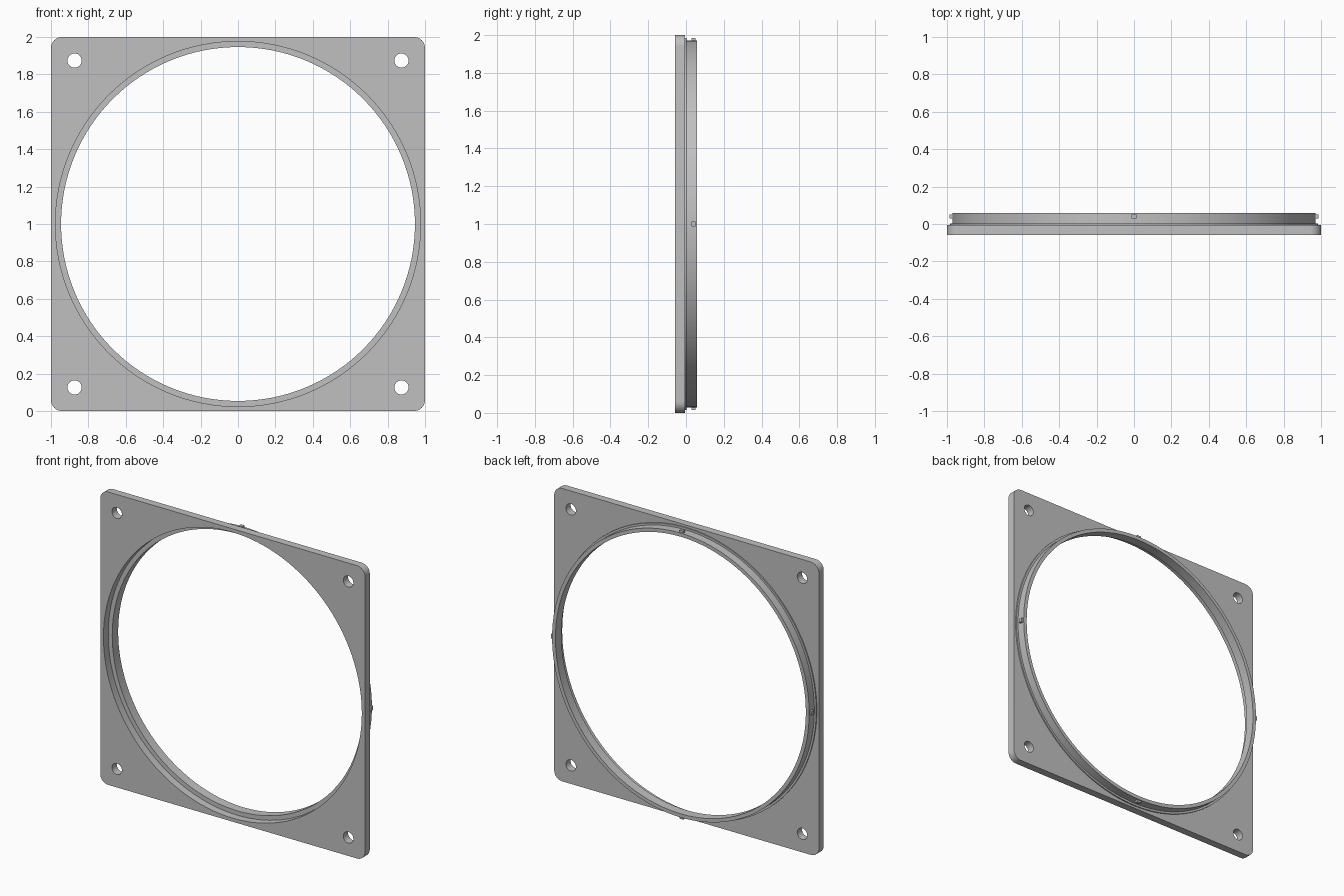
import bpy, bmesh
from math import sin, cos, pi, radians
from mathutils import Matrix, Vector

cube = bpy.data.objects.get("Cube")
if cube:
    bpy.data.objects.remove(cube, do_unlink=True)

grey = bpy.data.materials.new("light grey")
grey.use_nodes = True
grey.diffuse_color = (0.53, 0.53, 0.53, 1)
grey.node_tree.nodes["Principled BSDF"].inputs["Base Color"].default_value = (0.53, 0.53, 0.53, 1)

MID_Z = 1.0
FRONT, PLATE_BACK, LIP_BACK, BACK = -0.058, -0.006, 0.002, 0.058


def finish(bm, name):
    bmesh.ops.recalc_face_normals(bm, faces=bm.faces)
    mesh = bpy.data.meshes.new(name)
    bm.to_mesh(mesh)
    bm.free()
    mesh.materials.append(grey)
    obj = bpy.data.objects.new(name, mesh)
    bpy.context.collection.objects.link(obj)
    obj.location.z = MID_Z
    bpy.ops.object.select_all(action='DESELECT')
    obj.select_set(True)
    bpy.context.view_layer.objects.active = obj
    bpy.ops.object.shade_smooth_by_angle(angle=radians(30))
    return obj


def arc(cx, cz, r, start, end, n):
    return [(cx + r * cos(start + (end - start) * i / n),
             cz + r * sin(start + (end - start) * i / n)) for i in range(n + 1)]


def circle(cx, cz, r, n):
    return arc(cx, cz, r, 0, 2 * pi, n)[:-1]


# Square plate with rounded corners, a large opening and four screw holes
corner = 0.06
signs = [(1, 1), (-1, 1), (-1, -1), (1, -1)]
outline = []
for i, (sx, sz) in enumerate(signs):
    outline += arc(sx * (1 - corner), sz * (1 - corner), corner, i * pi / 2, (i + 1) * pi / 2, 8)
loops = [outline, circle(0, 0, 0.976, 128)]
loops += [circle(sx * 0.874, sz * 0.874, 0.038, 32) for sx, sz in signs]

bm = bmesh.new()
for loop in loops:
    verts = [bm.verts.new((x, FRONT, z)) for x, z in loop]
    for a, b in zip(verts, verts[1:] + verts[:1]):
        bm.edges.new((a, b))
bmesh.ops.triangle_fill(bm, edges=bm.edges[:], use_beauty=True, normal=Vector((0, -1, 0)))
result = bmesh.ops.extrude_face_region(bm, geom=bm.faces[:], use_keep_orig=True)
moved = [g for g in result["geom"] if isinstance(g, bmesh.types.BMVert)]
bmesh.ops.translate(bm, verts=moved, vec=(0, PLATE_BACK - FRONT, 0))
finish(bm, "mounting_plate")

# Collar with a small lip behind the plate, turned from its section
section = [(0.946, PLATE_BACK), (0.985, PLATE_BACK), (0.985, LIP_BACK),
           (0.971, LIP_BACK), (0.971, BACK), (0.946, BACK)]
steps = 128
bm = bmesh.new()
rings = [[bm.verts.new((r * cos(2 * pi * i / steps), y, r * sin(2 * pi * i / steps)))
          for r, y in section] for i in range(steps)]
for i in range(steps):
    here, there = rings[i], rings[(i + 1) % steps]
    for j in range(len(section)):
        k = (j + 1) % len(section)
        bm.faces.new((here[j], here[k], there[k], there[j]))
finish(bm, "collar")

# Four locking pegs around the collar
for i, name in enumerate(("left", "top", "right", "bottom")):
    bm = bmesh.new()
    bmesh.ops.create_cube(bm, size=1)
    bmesh.ops.scale(bm, vec=(0.025, 0.022, 0.028), verts=bm.verts)
    bmesh.ops.translate(bm, vec=(0.973, 0.04, 0), verts=bm.verts)
    bmesh.ops.rotate(bm, matrix=Matrix.Rotation(-i * pi / 2, 3, 'Y'), verts=bm.verts)
    finish(bm, name + "_peg")
